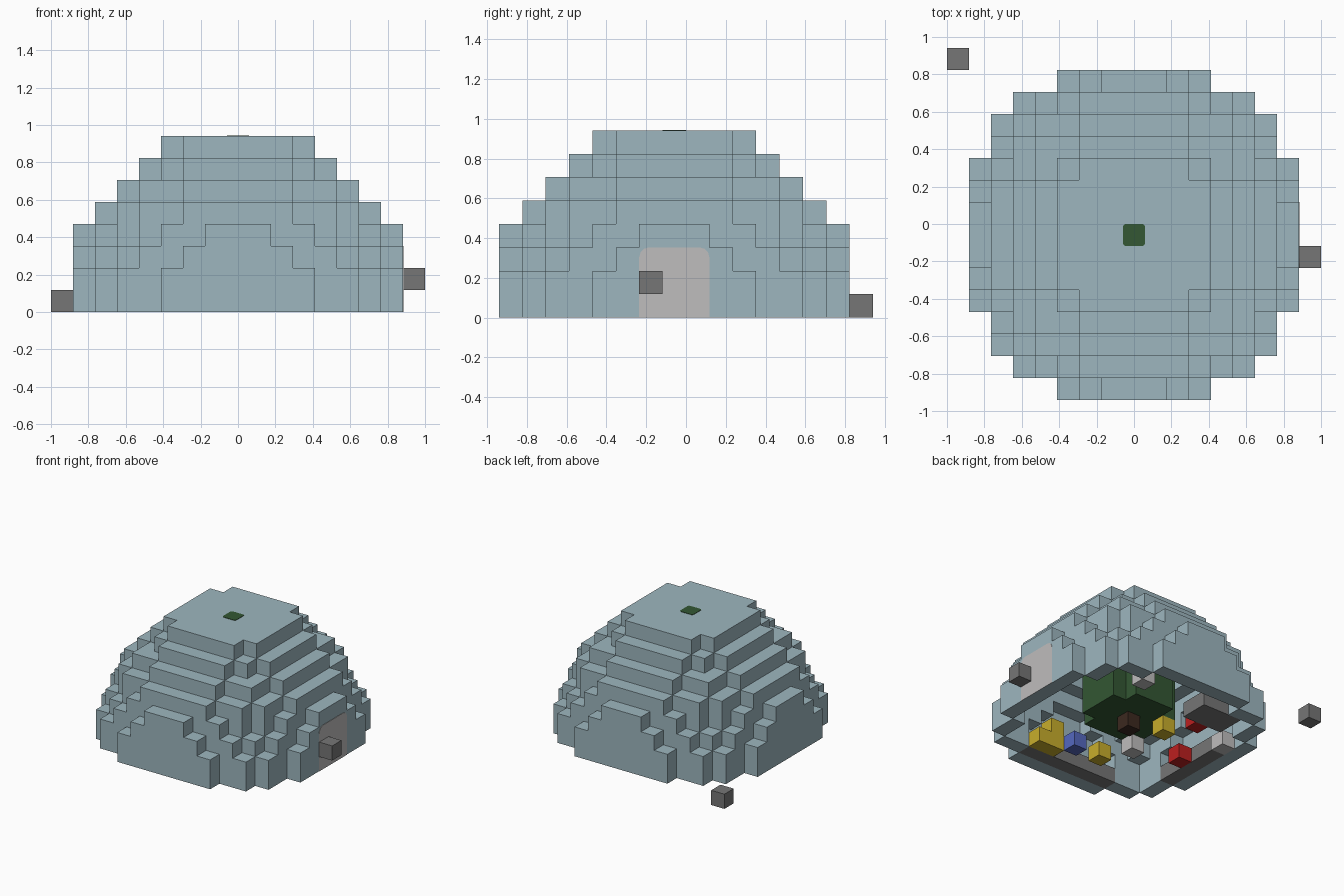
import bpy, bmesh, math
from mathutils import Vector

if "Cube" in bpy.data.objects:
    bpy.data.objects.remove(bpy.data.objects["Cube"])

U = 2 / 17                       # edge of one block
CENTRE = Vector((0, -U / 2, 0))  # middle of the dome floor


def material(name, *rgb):
    m = bpy.data.materials.new(name)
    m.use_nodes = True
    m.diffuse_color = (*rgb, 1)
    m.node_tree.nodes["Principled BSDF"].inputs["Base Color"].default_value = (*rgb, 1)
    return m


ICE = material("ice blue", .34, .47, .52)
STONE = material("stone grey", .18, .18, .18)
PALE = material("pale grey", .52, .51, .51)
LEAF = material("leaf green", .033, .095, .033)
BARK = material("bark brown", .045, .022, .014)
YELLOW = material("yellow", .58, .42, .025)
BLUE = material("blue", .09, .14, .52)
RED = material("red", .5, .014, .014)


def finish(name, bm, mat):
    mesh = bpy.data.meshes.new(name)
    bm.to_mesh(mesh)
    bm.free()
    mesh.materials.append(mat)
    obj = bpy.data.objects.new(name, mesh)
    bpy.context.collection.objects.link(obj)
    return obj


def blocks(name, cells, mat):
    """Outer skin of a set of unit blocks, with flat areas merged."""
    cells = set(cells)
    bm = bmesh.new()
    for c in cells:
        for axis in range(3):
            for sign in (-1, 1):
                n = Vector((0, 0, 0))
                n[axis] = sign
                if tuple(int(a + b) for a, b in zip(c, n)) in cells:
                    continue
                s, t = Vector((0, 0, 0)), Vector((0, 0, 0))
                s[(axis + 1) % 3] = .5
                t[(axis + 2) % 3] = .5 * sign
                mid = Vector(c) + Vector((0, 0, .5)) + n / 2
                quad = (mid - s - t, mid + s - t, mid + s + t, mid - s + t)
                bm.faces.new([bm.verts.new(CENTRE + p * U) for p in quad])
    bmesh.ops.remove_doubles(bm, verts=bm.verts, dist=.001)
    bmesh.ops.dissolve_limit(bm, angle_limit=.01, verts=bm.verts, edges=bm.edges)
    return finish(name, bm, mat)


def box(xs, ys, zs):
    return [(x, y, z) for x in xs for y in ys for z in zs]


# Dome: each row gives the half depth for every step away from the middle
LAYERS = ("77776653", "77776653", "77766542", "77665431",
          "6665542", "555442", "44432", "3332")


def inside(x, y, z):
    if z < 0:
        return True
    if z >= len(LAYERS) or abs(x) >= len(LAYERS[z]):
        return False
    return abs(y) <= int(LAYERS[z][abs(x)])


span = range(-7, 8)
solid = [c for c in box(span, span, range(8)) if inside(*c)]
steps = [(1, 0, 0), (-1, 0, 0), (0, 1, 0), (0, -1, 0), (0, 0, 1)]
shell = [c for c in solid
         if not all(inside(*(a + b for a, b in zip(c, s))) for s in steps)]
blocks("dome_shell", shell, ICE)


def plate(name, outline, right, up, origin, mat):
    """Thin painted plate from a flat outline."""
    bm = bmesh.new()
    right, up = Vector(right), Vector(up)
    face = bm.faces.new([bm.verts.new(origin + right * p + up * q) for p, q in outline])
    out = bmesh.ops.extrude_face_region(bm, geom=[face])["geom"]
    moved = [v for v in out if isinstance(v, bmesh.types.BMVert)]
    bmesh.ops.translate(bm, verts=moved, vec=right.cross(up) * .003)
    bmesh.ops.recalc_face_normals(bm, faces=bm.faces)
    return finish(name, bm, mat)


def arc(cx, cy, r, start):
    return [(cx + r * math.cos(a), cy + r * math.sin(a))
            for a in (math.radians(start + 30 * i) for i in range(4))]


# Door panel with rounded top corners, and the loose blocks outside
w, r = 1.5 * U, .05
door = [(-w, 0), (w, 0)] + arc(w - r, 3 * U - r, r, 0) + arc(r - w, 3 * U - r, r, 90)
plate("door", door, (0, 1, 0), (0, 0, 1), CENTRE + Vector((7.5 * U, 0, 0)), PALE)
blocks("door_handle", [(8, -1, 1)], STONE)
blocks("loose_block", [(-8, 8, 0)], STONE)

# Tree in the middle, its tip showing through the roof
blocks("tree_trunk", [(0, 0, 0)], BARK)
crown = [c for c in box(range(-2, 3), range(-2, 3), (1, 2, 3)) if abs(c[0] * c[1]) < 4]
crown += box((-1, 0, 1), (-1, 0, 1), (4, 5)) + [(0, 0, 6)]
blocks("tree_crown", crown, LEAF)
h, r = U / 2, .015
tip = [p for i, (x, y) in enumerate(((1, 1), (-1, 1), (-1, -1), (1, -1)))
       for p in arc(x * (h - r), y * (h - r), r, 90 * i)]
plate("tree_tip", tip, (1, 0, 0), (0, 1, 0), CENTRE + Vector((0, 0, 8 * U)), LEAF)

# Furniture
blocks("front_bench", box(range(-3, 4), (-6,), (0,)), STONE)
blocks("side_bench", box((-6,), range(-3, 2), (0,)), STONE)
blocks("bed", box((-4, -3, -2), (4, 5), (0,)), STONE)
blocks("bed_cushion", [(-3, 3, 0)], RED)
blocks("side_cushion", [(-5, -1, 0)], RED)
blocks("side_pillow", [(-6, 2, 0)], PALE)
blocks("stool", [(-2, -2, 0)], PALE)
blocks("back_seat", [(3, 5, 0)], PALE)
blocks("armchair", [(2, -5, 0), (3, -5, 0), (2, -5, 1)], YELLOW)
blocks("front_stool", [(-1, -4, 0)], YELLOW)
blocks("tree_gift", [(-2, 1, 0)], YELLOW)
blocks("blue_box", [(1, -4, 0)], BLUE)
